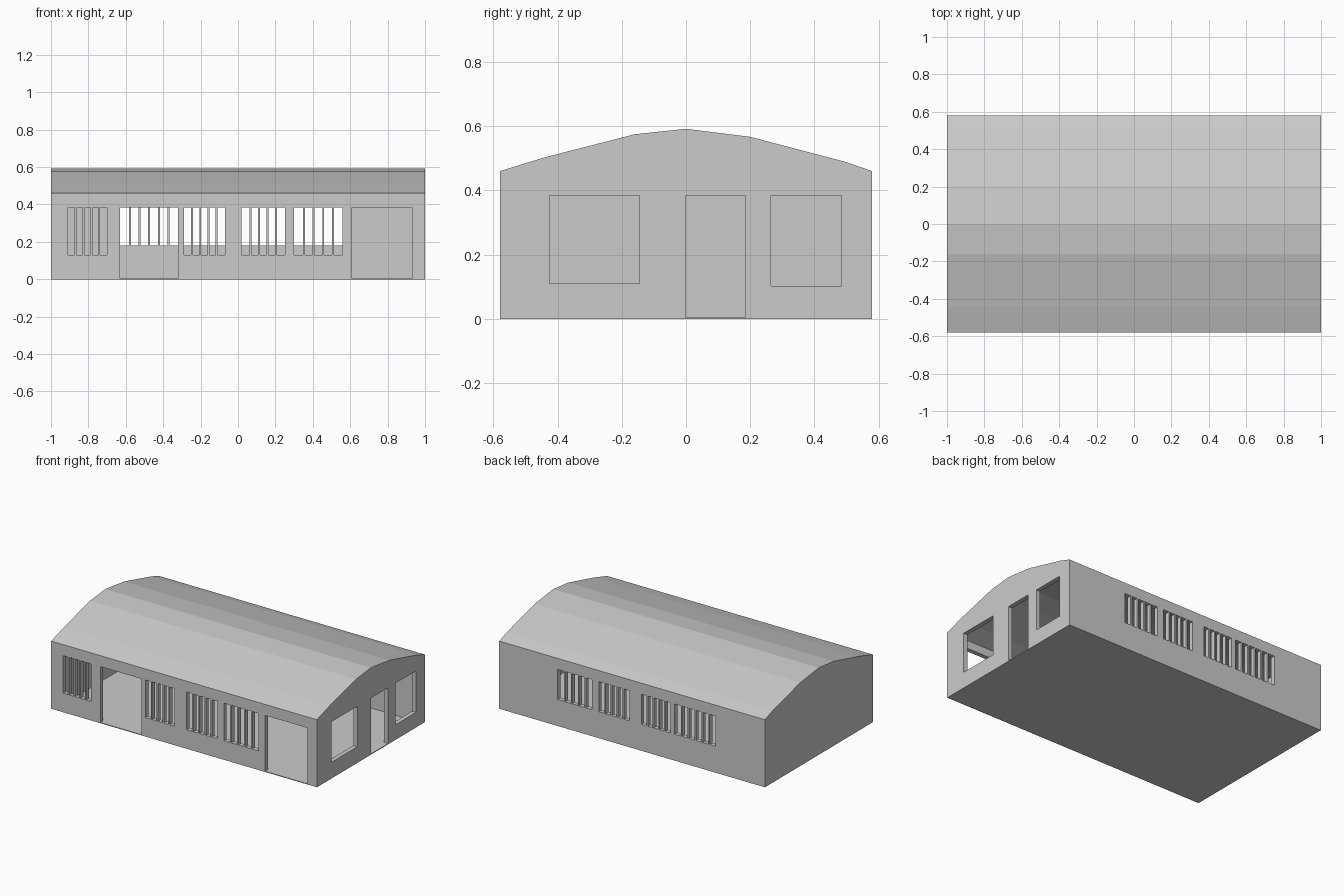
import bpy, bmesh

if "Cube" in bpy.data.objects:
    bpy.data.objects.remove(bpy.data.objects["Cube"])

WALL, FLOOR, TOP, HALF_X, HALF_Y = 0.03, 0.005, 0.385, 1.0, 0.58


def make_object(name, bm):
    bmesh.ops.recalc_face_normals(bm, faces=bm.faces)
    mesh = bpy.data.meshes.new(name)
    bm.to_mesh(mesh)
    bm.free()
    obj = bpy.data.objects.new(name, mesh)
    bpy.context.collection.objects.link(obj)
    return obj


def add_box(bm, x0, x1, y0, y1, z0, z1):
    verts = bmesh.ops.create_cube(bm, size=1)["verts"]
    for v in verts:
        v.co = (x1 if v.co.x > 0 else x0, y1 if v.co.y > 0 else y0, z1 if v.co.z > 0 else z0)


def extrude_profile(name, points, half):
    bm = bmesh.new()
    face = bm.faces.new([bm.verts.new((-half, y, z)) for y, z in points])
    result = bmesh.ops.extrude_face_region(bm, geom=[face])
    moved = [g for g in result["geom"] if isinstance(g, bmesh.types.BMVert)]
    bmesh.ops.translate(bm, vec=(2 * half, 0, 0), verts=moved)
    # The extrusion may or may not keep the starting cap
    edges = [e for e in bm.edges if e.is_boundary]
    if edges:
        bmesh.ops.holes_fill(bm, edges=edges, sides=0)
    return make_object(name, bm)


def cut(target, cutter):
    cutter.hide_render = True
    mod = target.modifiers.new(cutter.name, "BOOLEAN")
    mod.operation, mod.solver, mod.object = "DIFFERENCE", "EXACT", cutter
    bpy.context.view_layer.objects.active = target
    bpy.ops.object.modifier_apply(modifier=mod.name)
    bpy.data.objects.remove(cutter)


# Hollow shell: walls, thin floor and shallow faceted roof
roof = [(0.58, 0.46), (0.50, 0.488), (0.20, 0.567), (0.0, 0.592),
        (-0.16, 0.575), (-0.44, 0.503), (-0.58, 0.46)]
shell = extrude_profile("building_shell", [(-HALF_Y, 0), (HALF_Y, 0)] + roof, HALF_X)
iy = HALF_Y - WALL
inner_roof = [(max(-iy, min(iy, y)), z - 0.02) for y, z in roof]
inside = extrude_profile("interior_cutter", [(-iy, FLOOR), (iy, FLOOR)] + inner_roof, HALF_X - WALL)
cut(shell, inside)

# Openings: (start, end, bottom, panes)
front_windows = [(-0.91, -0.70, 0.13, 5), (-0.29, -0.07, 0.13, 5),
                 (0.02, 0.25, 0.13, 5), (0.30, 0.56, 0.13, 5)]
back_windows = [(-0.63, -0.32, 0.18, 6), (-0.29, -0.07, 0.18, 5),
                (0.02, 0.25, 0.18, 5), (0.30, 0.56, 0.18, 5)]
front_doors = [(-0.63, -0.32), (0.61, 0.93)]
right_openings = [(-0.425, -0.145, 0.11), (0.0, 0.185, FLOOR), (0.265, 0.485, 0.103)]

bm = bmesh.new()
for side, windows in ((-1, front_windows), (1, back_windows)):
    y0, y1 = sorted((side * (HALF_Y - WALL - 0.01), side * (HALF_Y + 0.02)))
    for x0, x1, z0, _ in windows:
        add_box(bm, x0, x1, y0, y1, z0, TOP)
for x0, x1 in front_doors:
    add_box(bm, x0, x1, -HALF_Y - 0.02, -HALF_Y + WALL + 0.01, FLOOR, TOP)
for y0, y1, z0 in right_openings:
    add_box(bm, HALF_X - WALL - 0.01, HALF_X + 0.02, y0, y1, z0, TOP)
cut(shell, make_object("opening_cutter", bm))


# Upright bars dividing the windows
def window_bars(name, side, windows):
    bm = bmesh.new()
    y0, y1 = sorted((side * (HALF_Y - WALL), side * (HALF_Y - 0.001)))
    for x0, x1, z0, panes in windows:
        for i in range(1, panes):
            x = x0 + (x1 - x0) * i / panes
            add_box(bm, x - 0.005, x + 0.005, y0, y1, z0, TOP)
    make_object(name, bm)


window_bars("front_window_bars", -1, front_windows)
window_bars("back_window_bars", 1, back_windows)
